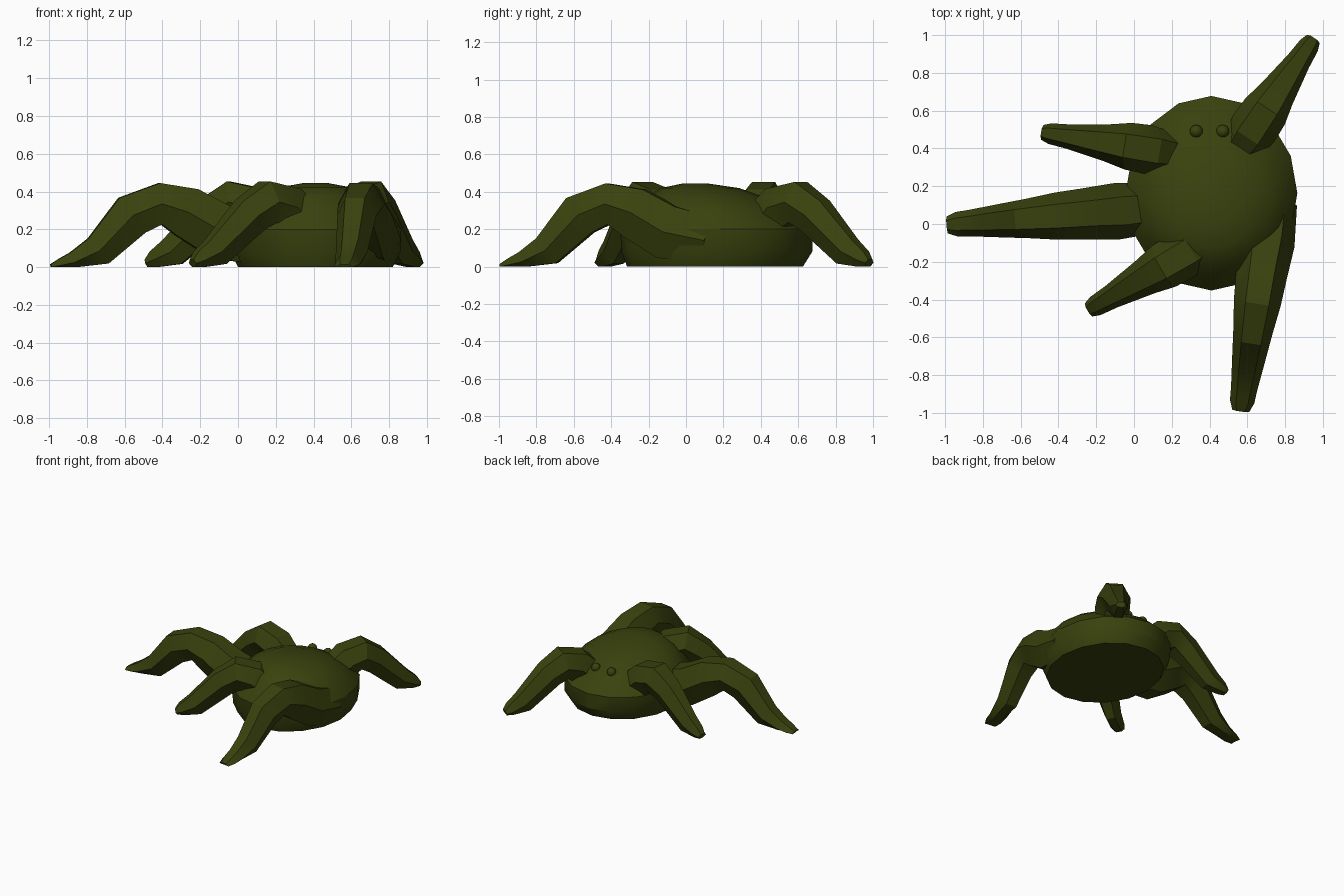
import bpy, bmesh, math
from mathutils import Vector

cube = bpy.data.objects.get("Cube")
if cube:
    bpy.data.objects.remove(cube, do_unlink=True)

olive = bpy.data.materials.new("dark olive green")
olive.use_nodes = True
colour = (0.041, 0.053, 0.004, 1)
olive.diffuse_color = colour
olive.node_tree.nodes["Principled BSDF"].inputs["Base Color"].default_value = colour


def smooth(obj, angle):
    bpy.ops.object.select_all(action='DESELECT')
    obj.select_set(True)
    bpy.context.view_layer.objects.active = obj
    bpy.ops.object.shade_smooth_by_angle(angle=math.radians(angle))


def loft(name, rings, angle):
    """Skin a closed tube over rings of points and cap both ends."""
    bm = bmesh.new()
    loops = [[bm.verts.new(p) for p in ring] for ring in rings]
    n = len(loops[0])
    for a, b in zip(loops, loops[1:]):
        for i in range(n):
            j = (i + 1) % n
            bm.faces.new((a[i], a[j], b[j], b[i]))
    bm.faces.new(loops[0][::-1])
    bm.faces.new(loops[-1])
    bmesh.ops.recalc_face_normals(bm, faces=bm.faces)
    mesh = bpy.data.meshes.new(name)
    bm.to_mesh(mesh)
    bm.free()
    mesh.materials.append(olive)
    obj = bpy.data.objects.new(name, mesh)
    bpy.context.collection.objects.link(obj)
    smooth(obj, angle)


# Domed body with a flat belly: height, x radius, y radius, y centre
BODY = [(0, .41, .47, .155), (.08, .45, .51, .165), (.2, .455, .515, .163),
        (.30, .395, .415, .14), (.37, .31, .32, .105), (.42, .2, .21, .075), (.444, .07, .07, .05)]
SIDES = 16
loft("body", [[(.41 + rx * math.cos(t), cy + ry * math.sin(t), z)
               for t in (math.tau * i / SIDES for i in range(SIDES))]
              for z, rx, ry, cy in BODY], 30)

# Leg profiles: distance from the tip, height, half width, half thickness
LONG = [(0, .0, .045, .015), (.05, .01, .065, .035), (.12, .025, .07, .055),
        (.25, .085, .085, .085), (.43, .275, .105, .115), (.58, .335, .125, .11),
        (.72, .29, .135, .135), (.9, .185, .15, .145), (1.12, .14, .13, .13)]
SHORT = [(0, .02, .04, .02), (.04, .035, .055, .05), (.14, .08, .065, .08), (.35, .275, .10, .10),
         (.46, .345, .125, .11), (.57, .315, .13, .115), (.72, .19, .10, .11)]


def leg(name, tip, base, profile):
    """Bent six-sided leg running from the tip to inside the body."""
    ahead = (Vector((*base, 0)) - Vector((*tip, 0))).normalized()
    side = Vector((-ahead.y, ahead.x, 0))
    centres = [Vector((*tip, z)) + ahead * s for s, z, w, h in profile]
    rings = []
    for k, (s, z, w, h) in enumerate(profile):
        tangent = (centres[min(k + 1, len(centres) - 1)] - centres[max(k - 1, 0)]).normalized()
        up = tangent.cross(side)
        ring = []
        for i in range(6):
            t = math.tau * i / 6
            p = centres[k] + side * w * math.cos(t) + up * h * math.sin(t) / .866
            p.z = max(p.z, 0)
            ring.append(p)
        rings.append(ring)
    loft(name, rings, 25)


leg("right_middle_leg", (-.99, -.005), (.13, .085), LONG)
leg("left_front_leg", (.565, -.99), (.735, .12), LONG)
leg("left_back_leg", (.95, .98), (.55, .38), SHORT)
leg("right_back_leg", (-.485, .485), (.23, .37), SHORT)
leg("right_front_leg", (-.24, -.455), (.37, -.10), SHORT)

# Pair of small bead eyes
for name, x in (("right_eye", .33), ("left_eye", .47)):
    bpy.ops.mesh.primitive_uv_sphere_add(segments=10, ring_count=6, radius=.036, location=(x, .49, .325))
    eye = bpy.context.object
    eye.name = name
    eye.data.materials.append(olive)
    smooth(eye, 40)
